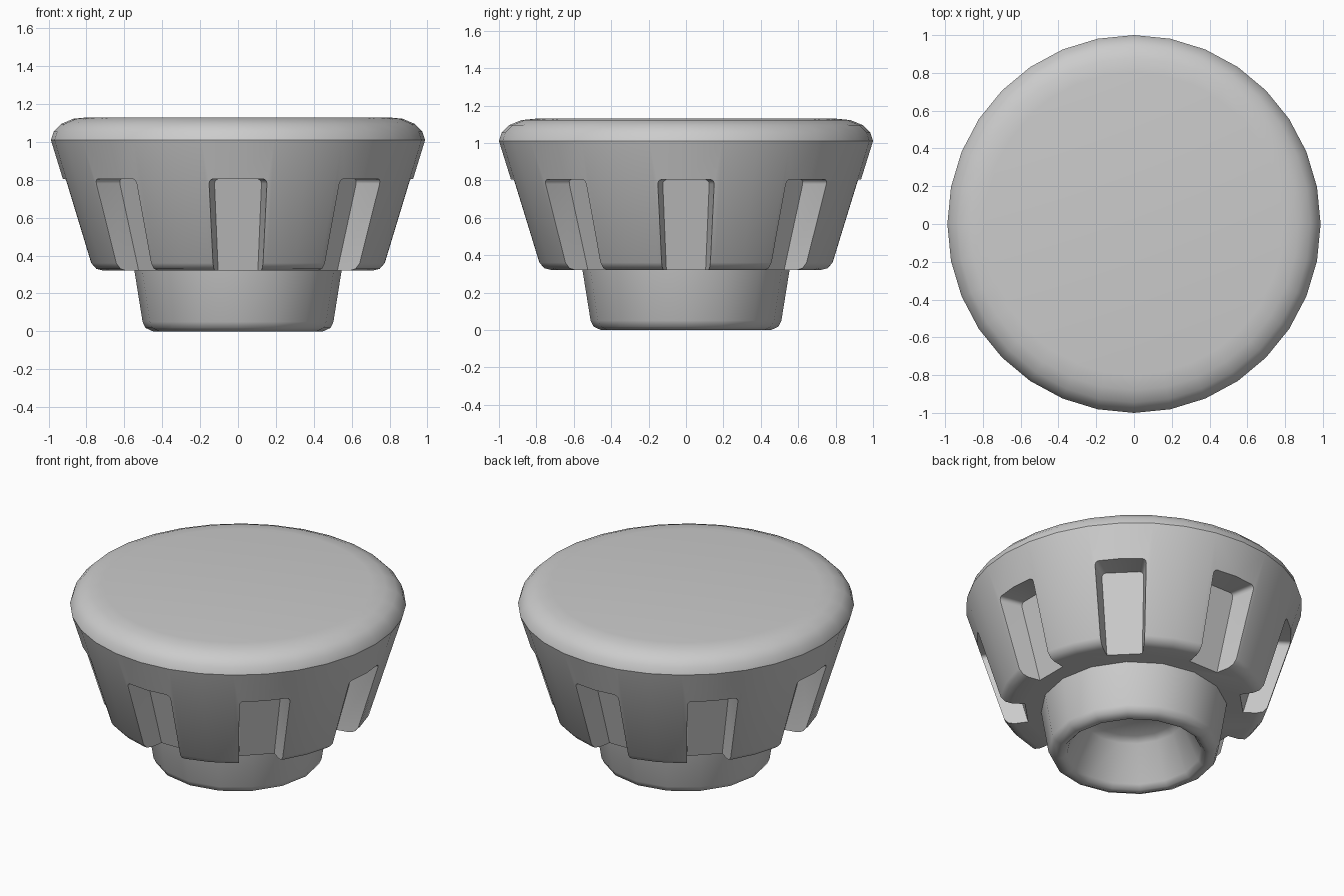
import bpy, bmesh
from math import sin, cos, pi, radians
from mathutils import Matrix

cube = bpy.data.objects.get("Cube")
if cube:
    bpy.data.objects.remove(cube, do_unlink=True)

grey = bpy.data.materials.new("plain grey")
grey.use_nodes = True
grey.diffuse_color = (0.6, 0.6, 0.6, 1)
grey.node_tree.nodes["Principled BSDF"].inputs["Base Color"].default_value = (0.6, 0.6, 0.6, 1)


def add_object(name, bm):
    bmesh.ops.recalc_face_normals(bm, faces=bm.faces)
    mesh = bpy.data.meshes.new(name)
    bm.to_mesh(mesh)
    bm.free()
    mesh.materials.append(grey)
    obj = bpy.data.objects.new(name, mesh)
    bpy.context.collection.objects.link(obj)
    return obj


def lathe(name, profile, sides):
    """Closed solid turned from (radius, height) points, capped at both ends."""
    bm = bmesh.new()
    rings = [[bm.verts.new((0.988 * r * sin(2 * pi * i / sides), r * cos(2 * pi * i / sides), z))
              for i in range(sides)] for r, z in profile]
    for low, high in zip(rings, rings[1:]):
        for i in range(sides):
            j = (i + 1) % sides
            bm.faces.new((low[i], low[j], high[j], high[i]))
    bm.faces.new(rings[0])
    bm.faces.new(rings[-1])
    return add_object(name, bm)


def smooth(obj, angle):
    bpy.ops.object.select_all(action='DESELECT')
    obj.select_set(True)
    bpy.context.view_layer.objects.active = obj
    bpy.ops.object.shade_smooth_by_angle(angle=radians(angle))


# Flared head with a rounded top rim
head = lathe("knob_head", [(0.73, 0.32), (0.77, 0.33), (0.797, 0.36), (1.0, 1.01), (0.985, 1.055),
                           (0.945, 1.095), (0.88, 1.122), (0.8, 1.13)], 32)

# Eight tapered grip slots, open at the bottom
cutters = bmesh.new()
for k in range(8):
    slot = bmesh.new()
    bmesh.ops.create_cube(slot, size=1)
    for v in slot.verts:
        top, outer, side = v.co.z > 0, v.co.y < 0, 1 if v.co.x > 0 else -1
        depth = 0.765 if top else 0.605
        width = 0.125 if top else 0.1
        if outer:
            depth += 0.4
            width += 0.075
        v.co = (side * width, -depth, 0.805 if top else 0.2)
    corners = [e for e in slot.edges if all(v.co.z > 0.5 for v in e.verts)
               and e.verts[0].co.x * e.verts[1].co.x > 0]
    bmesh.ops.bevel(slot, geom=corners, offset=0.025, segments=3, profile=0.5, affect='EDGES')
    bmesh.ops.transform(slot, matrix=Matrix.Rotation(k * pi / 4, 4, 'Z'), verts=slot.verts)
    part = bpy.data.meshes.new("slot_part")
    slot.to_mesh(part)
    slot.free()
    cutters.from_mesh(part)
    bpy.data.meshes.remove(part)
cutter = add_object("slot_cutter", cutters)
cutter.hide_render = True

cut = head.modifiers.new("slots", 'BOOLEAN')
cut.operation = 'DIFFERENCE'
cut.solver = 'EXACT'
cut.object = cutter
bpy.context.view_layer.objects.active = head
bpy.ops.object.modifier_apply(modifier=cut.name)
bpy.data.objects.remove(cutter, do_unlink=True)
smooth(head, 35)

# Tapered stem with a hollow socket underneath
stem = lathe("stem", [(0.56, 0.36), (0.51, 0.05), (0.495, 0.018), (0.455, 0.0),
                      (0.425, 0.003), (0.4, 0.03), (0.3, 0.25), (0.26, 0.28)], 16)
smooth(stem, 50)
